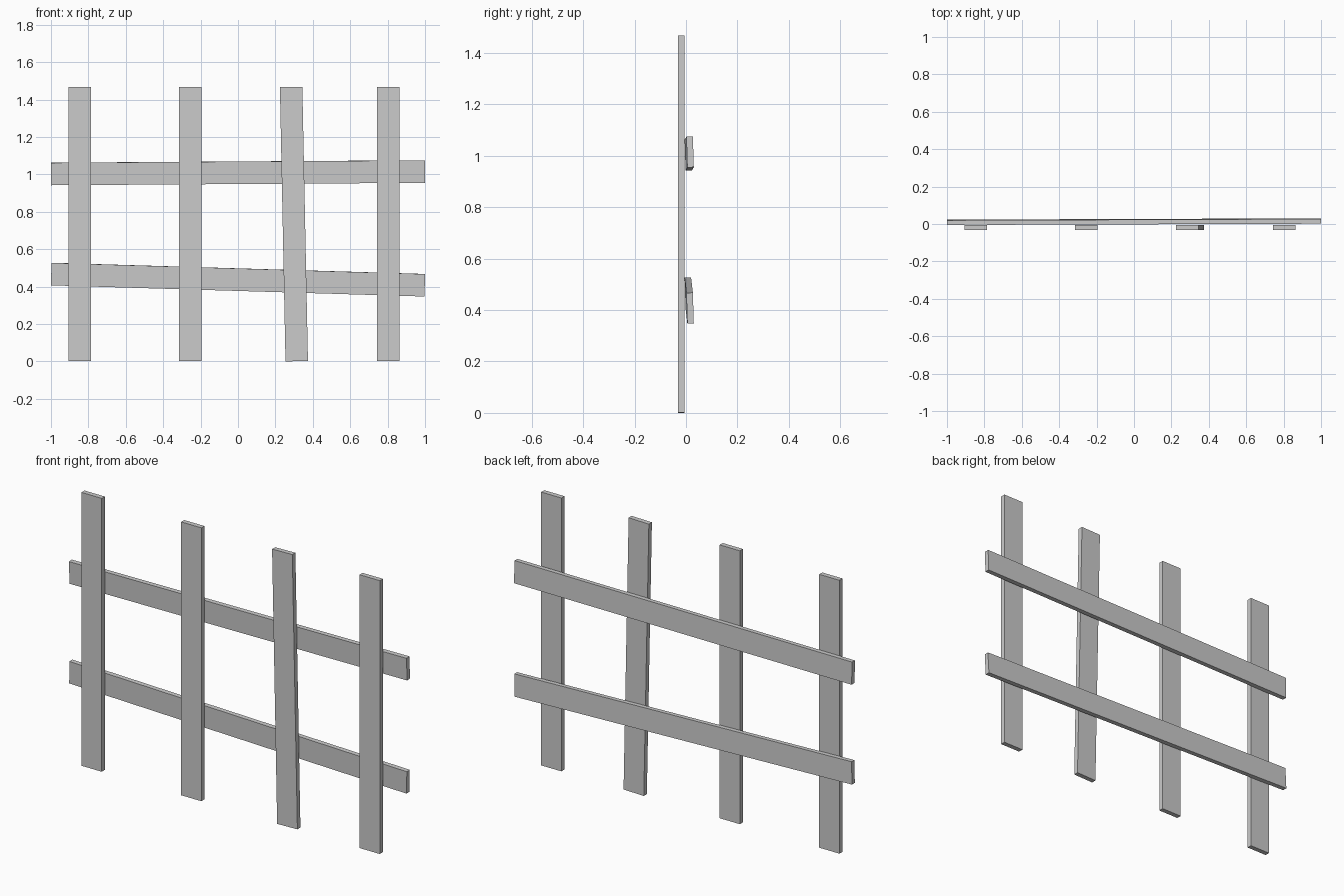
import bpy, math

if "Cube" in bpy.data.objects:
    bpy.data.objects.remove(bpy.data.objects["Cube"])


def plank(name, size, location, rotation=(0, 0, 0)):
    """Box of the given size, with the size baked into the mesh."""
    bpy.ops.mesh.primitive_cube_add(size=1)
    ob = bpy.context.object
    ob.name = name
    for v in ob.data.vertices:
        v.co = [c * s for c, s in zip(v.co, size)]
    ob.location = location
    ob.rotation_euler = rotation
    return ob


# Upright pickets: x position and sideways lean in degrees
pickets = [(-0.847, 0), (-0.256, 0), (0.299, -1.17), (0.803, 0)]
for i, (x, lean) in enumerate(pickets, 1):
    plank(f"picket_{i}", (0.12, 0.026, 1.466), (x, -0.018, 0.734),
          (0, math.radians(lean), 0))

# Crooked rails behind the pickets: centre height at left and right ends
rails = [("lower_rail", 0.467, 0.407), ("upper_rail", 1.002, 1.015)]
for name, z_left, z_right in rails:
    slope = math.atan((z_right - z_left) / 2)
    plank(name, (1.998, 0.025, 0.12), (0, 0.0125, (z_left + z_right) / 2),
          (0.03, -slope, 0.0035))
